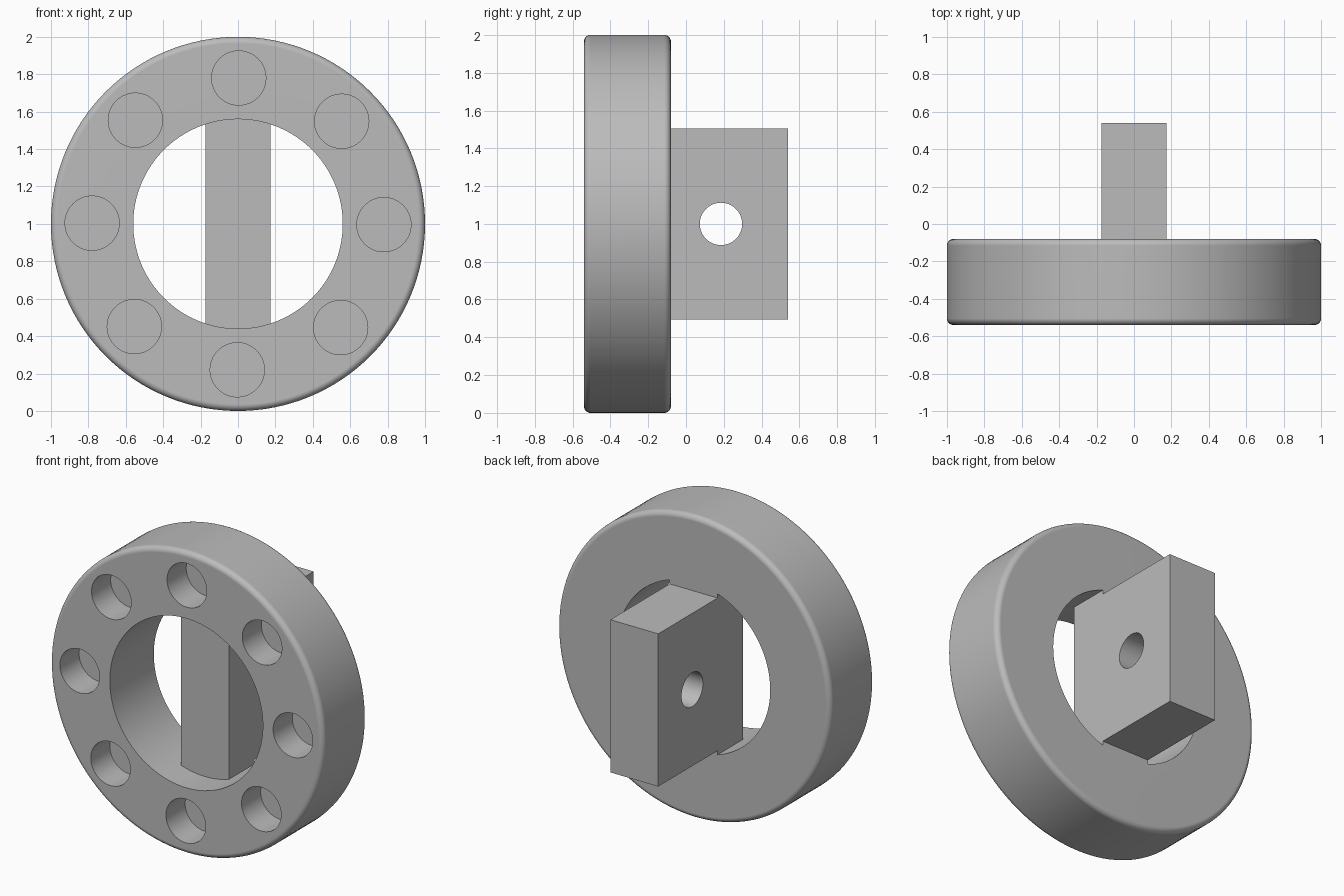
import bpy, bmesh, math
from mathutils import Matrix, Vector

cube = bpy.data.objects.get("Cube")
if cube:
    bpy.data.objects.remove(cube, do_unlink=True)

FRONT, BACK, TAIL = -0.54, -0.08, 0.54   # positions along y
OUTER, BORE, FILLET = 1.0, 0.56, 0.035   # ring radii
TAB_HALF, TAB_HEIGHT, TAB_FRONT = 0.175, 1.01, -0.345
CENTER = Vector((0, 0, 1))

grey = bpy.data.materials.new("plain grey")
grey.use_nodes = True
colour = (0.5, 0.5, 0.5, 1)
grey.diffuse_color = colour
grey.node_tree.nodes["Principled BSDF"].inputs["Base Color"].default_value = colour


def to_object(name, bm):
    bmesh.ops.recalc_face_normals(bm, faces=bm.faces)
    mesh = bpy.data.meshes.new(name)
    bm.to_mesh(mesh)
    bm.free()
    mesh.materials.append(grey)
    obj = bpy.data.objects.new(name, mesh)
    bpy.context.collection.objects.link(obj)
    return obj


def box(name, y0, y1, height):
    bm = bmesh.new()
    bmesh.ops.create_cube(bm, size=1)
    bmesh.ops.scale(bm, vec=(2 * TAB_HALF, y1 - y0, height), verts=bm.verts)
    bmesh.ops.translate(bm, vec=CENTER + Vector((0, (y0 + y1) / 2, 0)), verts=bm.verts)
    return to_object(name, bm)


def cylinder(name, center, radius, depth, axis):
    bm = bmesh.new()
    turn = Matrix.Rotation(math.pi / 2, 4, axis)
    bmesh.ops.create_cone(bm, cap_ends=True, segments=64, radius1=radius, radius2=radius,
                          depth=depth, matrix=Matrix.Translation(center) @ turn)
    return to_object(name, bm)


def combine(target, tool, operation):
    mod = target.modifiers.new(operation, 'BOOLEAN')
    mod.operation = operation
    mod.solver = 'EXACT'
    mod.object = tool
    bpy.context.view_layer.objects.active = target
    bpy.ops.object.modifier_apply(modifier=mod.name)
    bpy.data.objects.remove(tool, do_unlink=True)


# Ring: rounded outer corners, turned about the y axis
profile = [(BORE, BACK), (BORE, FRONT)]
for y_mid, start in ((FRONT + FILLET, -90), (BACK - FILLET, 0)):
    for i in range(9):
        a = math.radians(start + 90 * i / 8)
        profile.append((OUTER - FILLET + FILLET * math.cos(a), y_mid + FILLET * math.sin(a)))
bm = bmesh.new()
verts = [bm.verts.new((r, y, 1)) for r, y in profile]
edges = [bm.edges.new((v, verts[(i + 1) % len(verts)])) for i, v in enumerate(verts)]
bmesh.ops.spin(bm, geom=verts + edges, cent=CENTER, axis=(0, 1, 0),
               angle=2 * math.pi, steps=128, use_merge=True)
bmesh.ops.remove_doubles(bm, verts=bm.verts, dist=1e-5)
body = to_object("ring_with_tab", bm)

# Web filling the bore, and the tab behind it
combine(body, box("bore_web", TAB_FRONT, BACK, 1.2), 'UNION')
combine(body, box("rear_tab", TAB_FRONT + 0.05, TAIL, TAB_HEIGHT), 'UNION')

# Blind bolt holes in the front face
for k in range(8):
    a = math.tau * k / 8 - 0.005
    spot = CENTER + Vector((0.78 * math.cos(a), FRONT, 0.78 * math.sin(a)))
    combine(body, cylinder("bolt_hole", spot, 0.145, 0.4, 'X'), 'DIFFERENCE')

# Pin hole across the tab
combine(body, cylinder("pin_hole", CENTER + Vector((0, 0.185, 0)), 0.112, 1, 'Y'), 'DIFFERENCE')

# Smooth curved surfaces, keep hard edges and flat faces clean
bpy.ops.object.select_all(action='DESELECT')
body.select_set(True)
bpy.context.view_layer.objects.active = body
bpy.ops.object.shade_smooth_by_angle(angle=math.radians(30))
weighted = body.modifiers.new("clean_normals", 'WEIGHTED_NORMAL')
weighted.keep_sharp = True
